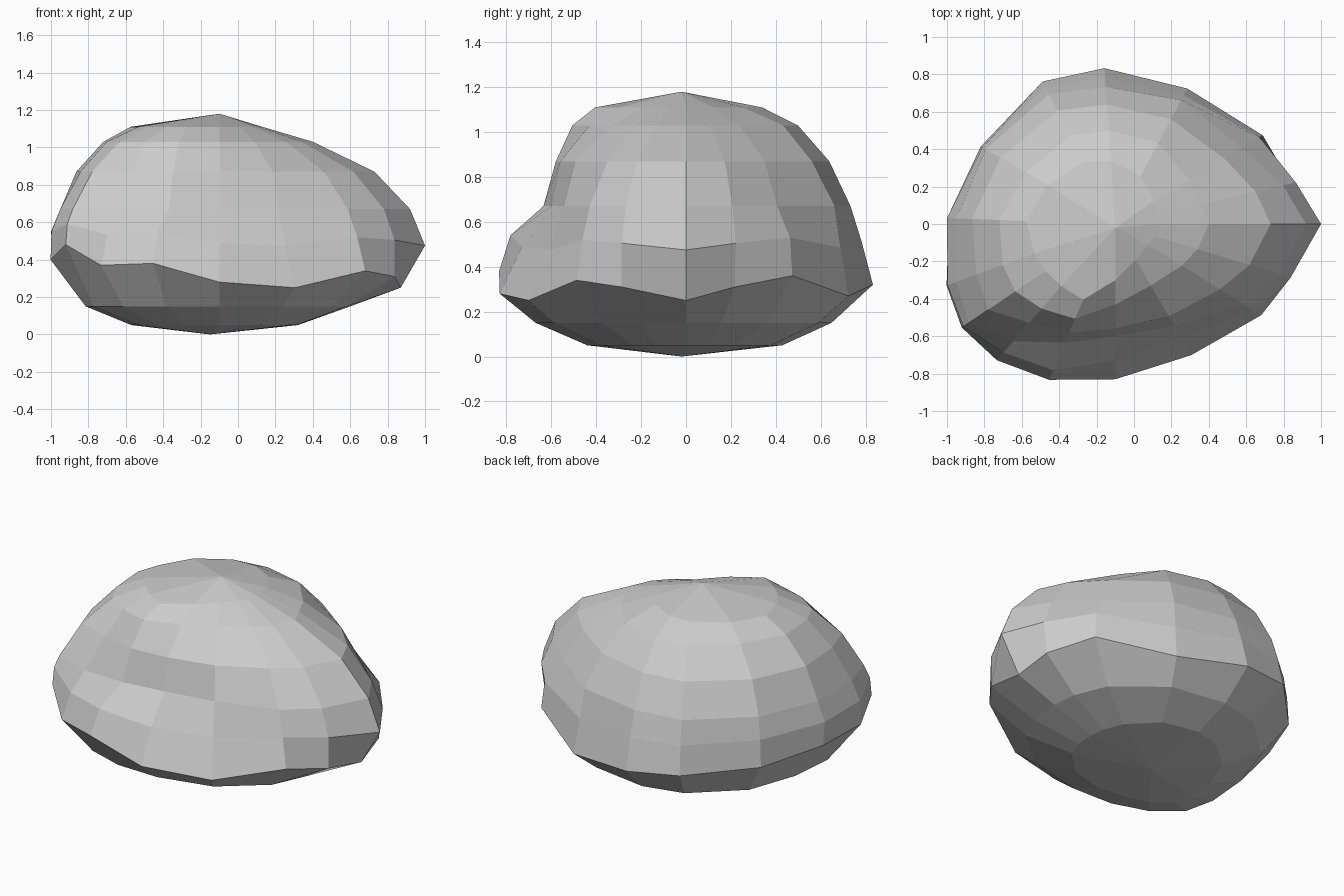
import bpy, bmesh
from math import cos, sin, radians

AXIS_X = -0.1
# Directions of the rock's main corners, counter-clockwise from +x
angles = (0, 13, 31, 62, 94, 117, 150, 178, 200, 214, 229, 247, 270, 300, 328, 343)
# How far the widest edge dips or rises in each direction
lift = (-.05, .01, .06, -.03, .02, .05, .06, .10, .10, .18, .07, .08, -.02, -.05, .04, .01)

# Height, share of the lift, radius in each direction
rings = (
    (0.05, 0, (.42, .42, .42, .43, .43, .43, .44, .46, .50, .52, .50, .46, .44, .44, .44, .43)),
    (0.15, 0, (.70, .70, .70, .67, .65, .66, .67, .69, .76, .81, .78, .72, .67, .68, .71, .71)),
    (0.30, 1, (.97, .965, .92, .82, .835, .855, .83, .89, .96, .99, .965, .905, .83, .81, .92, .98)),
    (0.50, .5, (1.1, .99, .90, .78, .785, .82, .82, .90, .955, .98, .91, .85, .73, .70, .87, .98)),
    (0.67, 0, (1.02, .92, .79, .75, .735, .78, .80, .85, .905, .945, .83, .69, .60, .63, .81, .92)),
    (0.87, 0, (.83, .77, .68, .635, .64, .68, .71, .765, .79, .82, .70, .63, .56, .57, .66, .75)),
    (1.03, 0, (.50, .47, .46, .49, .50, .53, .55, .62, .64, .645, .60, .55, .43, .38, .42, .46)),
    (1.11, 0, (.23, .23, .24, .29, .34, .37, .42, .475, .46, .45, .44, .44, .30, .22, .21, .22)),
)

# Rock: skin the contours into faceted quads
bm = bmesh.new()
n = len(angles)
loops = []
for z, share, radii in rings:
    loops.append([bm.verts.new((AXIS_X + r * cos(radians(a)), r * sin(radians(a)), z + share * d))
                  for a, d, r in zip(angles, lift, radii)])
for a, b in zip(loops, loops[1:]):
    for i in range(n):
        j = (i + 1) % n
        bm.faces.new((a[i], a[j], b[j], b[i]))

# Low point and peak, closed with wide facets that span two segments each
for loop, tip in ((loops[0], (-0.15, -0.02, 0)), (loops[-1], (-0.1, -0.02, 1.18))):
    apex = bm.verts.new(tip)
    for i in range(0, n, 2):
        bm.faces.new((apex, loop[i], loop[i + 1], loop[(i + 2) % n]))

bmesh.ops.recalc_face_normals(bm, faces=bm.faces)
mesh = bpy.data.meshes.new("rock")
bm.to_mesh(mesh)
bm.free()
bpy.context.collection.objects.link(bpy.data.objects.new("rock", mesh))
